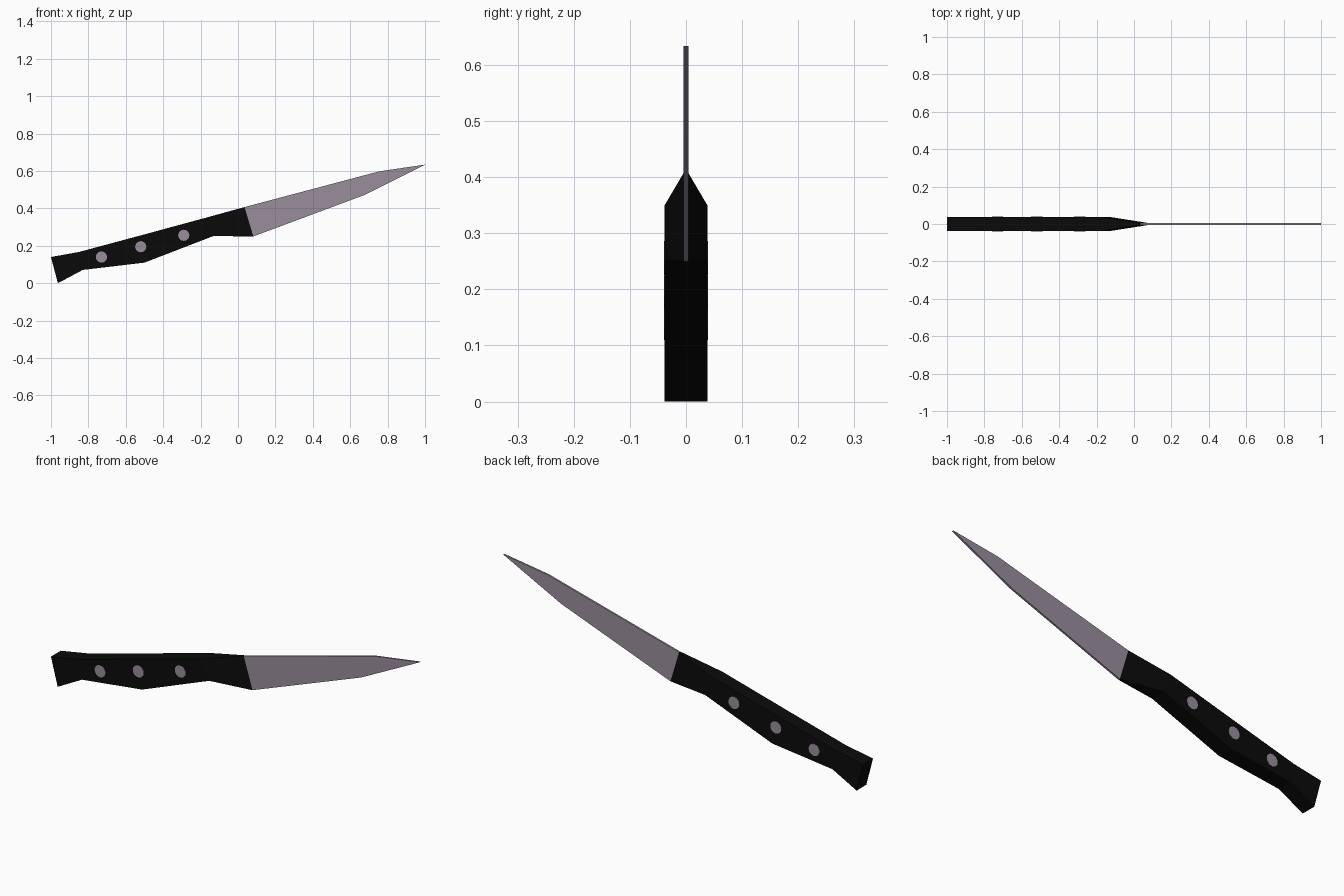
import bpy, bmesh, math

if "Cube" in bpy.data.objects:
    bpy.data.objects.remove(bpy.data.objects["Cube"])


def material(name, rgb):
    m = bpy.data.materials.new(name)
    m.diffuse_color = (*rgb, 1)
    m.use_nodes = True
    m.node_tree.nodes["Principled BSDF"].inputs["Base Color"].default_value = m.diffuse_color
    return m


BLACK = material("handle black", (0.003, 0.003, 0.003))
STEEL = material("steel grey", (0.32, 0.27, 0.33))


def finish(name, bm, mat):
    bmesh.ops.remove_doubles(bm, verts=bm.verts, dist=0.0005)
    bmesh.ops.recalc_face_normals(bm, faces=bm.faces)
    mesh = bpy.data.meshes.new(name)
    bm.to_mesh(mesh)
    bm.free()
    mesh.materials.append(mat)
    bpy.context.collection.objects.link(bpy.data.objects.new(name, mesh))


def loft(name, stations, mat):
    """Join box sections given as (top xz, bottom xz, half width)."""
    bm = bmesh.new()
    rings = []
    for (tx, tz), (bx, bz), w in stations:
        rings.append([bm.verts.new(c) for c in
                      ((tx, -w, tz), (tx, w, tz), (bx, w, bz), (bx, -w, bz))])
    for a, b in zip(rings, rings[1:]):
        for i in range(4):
            j = (i + 1) % 4
            bm.faces.new((a[i], a[j], b[j], b[i]))
    bm.faces.new(rings[0])
    bm.faces.new(rings[-1])
    finish(name, bm, mat)


W, T = 0.038, 0.0045            # half thickness of handle and blade
joint = ((0.035, 0.407), (0.082, 0.25), T)

# Handle with flared butt, belly and tapered bolster
loft("handle", [
    ((-1.0, 0.14), (-0.963, 0.0), W),
    ((-0.85, 0.167), (-0.83, 0.071), W),
    ((-0.537, 0.251), (-0.5, 0.11), W),
    ((-0.172, 0.35), (-0.132, 0.252), W),
    joint], BLACK)

# Blade, flat plate narrowing to a point
loft("blade", [
    joint,
    ((0.755, 0.598), (0.68, 0.473), T),
    ((1.0, 0.634), (0.997, 0.632), T)], STEEL)

# Rivets, showing on both sides of the handle
for n, (x, z) in enumerate(((-0.73, 0.14), (-0.52, 0.195), (-0.29, 0.256)), 1):
    bpy.ops.mesh.primitive_cylinder_add(vertices=16, radius=0.03, depth=2 * W + 0.002,
                                        location=(x, 0, z), rotation=(math.pi / 2, 0, 0))
    rivet = bpy.context.object
    rivet.name = f"rivet_{n}"
    rivet.data.materials.append(STEEL)
